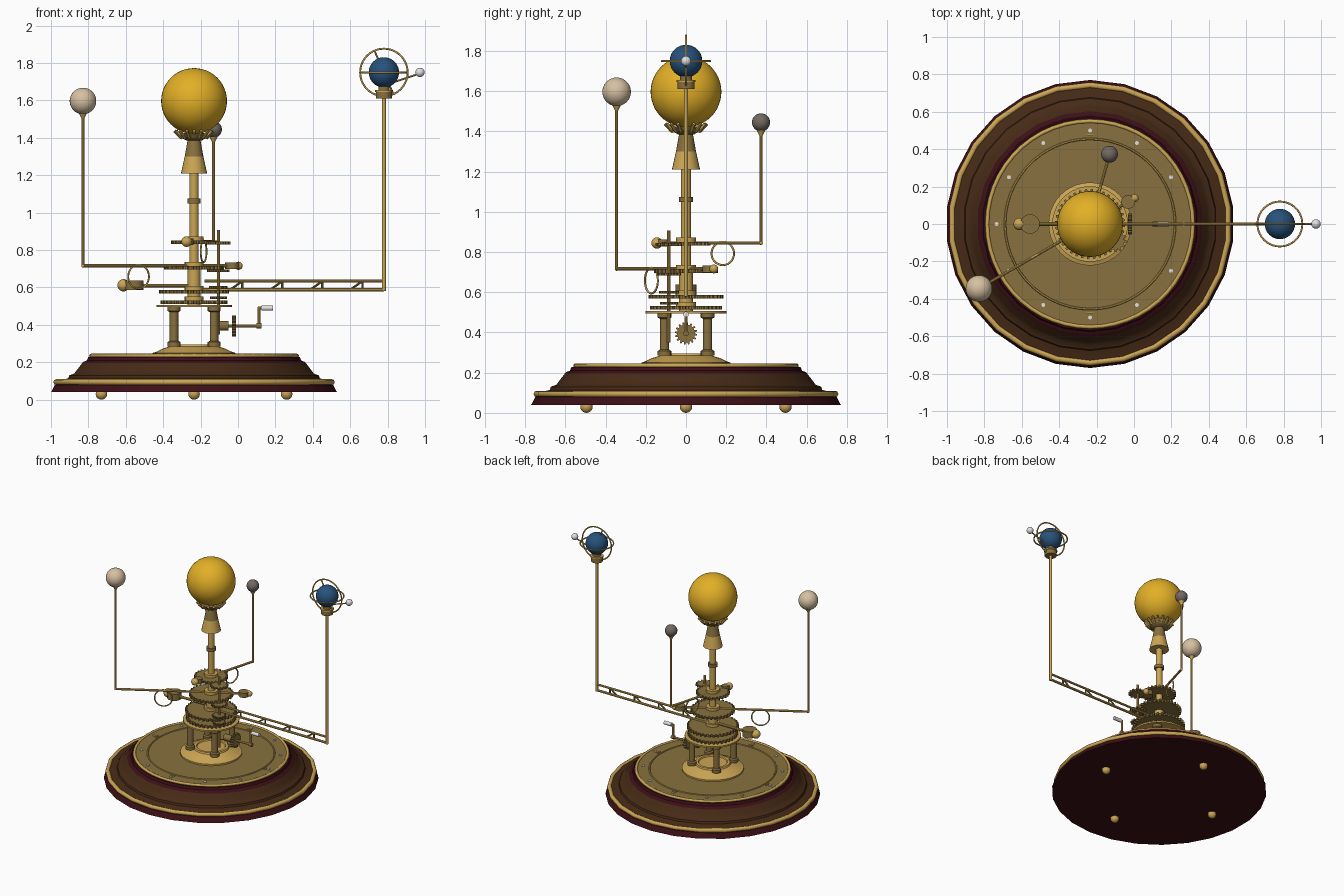
import bpy, bmesh, math
from mathutils import Vector, Matrix

if "Cube" in bpy.data.objects:
    bpy.data.objects.remove(bpy.data.objects["Cube"])

CX = -0.235  # x of the central axis


def material(name, rgb):
    m = bpy.data.materials.new(name)
    m.diffuse_color = (*rgb, 1)
    m.use_nodes = True
    m.node_tree.nodes["Principled BSDF"].inputs["Base Color"].default_value = m.diffuse_color
    return m


BRASS = material("polished brass", (0.60, 0.38, 0.09))
BRONZE = material("aged brass", (0.25, 0.165, 0.05))
SUN = material("sun gold", (0.76, 0.43, 0.02))
WOOD = material("brown wood", (0.062, 0.023, 0.008))
RED = material("dark red wood", (0.045, 0.005, 0.008))
BLUE = material("deep blue", (0.02, 0.085, 0.2))
CREAM = material("cream", (0.68, 0.53, 0.36))
GREY = material("warm grey", (0.17, 0.14, 0.125))
SILVER = material("silver", (0.75, 0.75, 0.75))


def finish(name, bm, mat, angle=35):
    bmesh.ops.remove_doubles(bm, verts=bm.verts, dist=1e-5)
    bmesh.ops.recalc_face_normals(bm, faces=bm.faces)
    me = bpy.data.meshes.new(name)
    bm.to_mesh(me)
    bm.free()
    me.materials.append(mat)
    ob = bpy.data.objects.new(name, me)
    bpy.context.collection.objects.link(ob)
    bpy.ops.object.select_all(action='DESELECT')
    ob.select_set(True)
    bpy.context.view_layer.objects.active = ob
    bpy.ops.object.shade_smooth_by_angle(angle=math.radians(angle))
    return ob


def lathe(name, profile, mat, n=32, x=CX, y=0.0):
    """Turn (radius, z) points about a vertical axis."""
    bm = bmesh.new()
    rings = []
    for r, z in profile:
        if r == 0:
            rings.append([bm.verts.new((x, y, z))] * n)
        else:
            a = [math.pi / 2 + math.tau * i / n for i in range(n)]
            rings.append([bm.verts.new((x + r * math.cos(t), y + r * math.sin(t), z)) for t in a])
    for lo, hi in zip(rings, rings[1:]):
        for i in range(n):
            j = (i + 1) % n
            vs = list(dict.fromkeys((lo[i], lo[j], hi[j], hi[i])))
            if len(vs) > 2:
                bm.faces.new(vs)
    return finish(name, bm, mat)


def disc(name, r, z0, z1, mat, n=32, x=CX, y=0.0, top=None):
    top = r if top is None else top
    return lathe(name, [(0, z0), (r, z0), (top, z1), (0, z1)], mat, n, x, y)


def rod(name, a, b, r, mat=BRASS, n=10):
    a, b = Vector(a), Vector(b)
    d = b - a
    bm = bmesh.new()
    m = Matrix.Translation((a + b) / 2) @ d.to_track_quat('Z', 'Y').to_matrix().to_4x4()
    bmesh.ops.create_cone(bm, cap_ends=True, segments=n, radius1=r, radius2=r, depth=d.length, matrix=m)
    return finish(name, bm, mat)


def ball(name, c, r, mat, u=28, v=18):
    bm = bmesh.new()
    bmesh.ops.create_uvsphere(bm, u_segments=u, v_segments=v, radius=r, matrix=Matrix.Translation(c))
    return finish(name, bm, mat, 60)


def ring(name, c, R, r, axis=(0, 0, 1), mat=BRASS, n=40, k=8):
    q = Vector(axis).to_track_quat('Z', 'Y')
    bm = bmesh.new()
    g = []
    for i in range(n):
        t = math.pi / 2 + math.tau * i / n
        g.append([])
        for j in range(k):
            p = math.tau * j / k
            w = R + r * math.cos(p)
            g[i].append(bm.verts.new(Vector(c) + q @ Vector((w * math.cos(t), w * math.sin(t), r * math.sin(p)))))
    for i in range(n):
        for j in range(k):
            i2, j2 = (i + 1) % n, (j + 1) % k
            bm.faces.new((g[i][j], g[i2][j], g[i2][j2], g[i][j2]))
    return finish(name, bm, mat, 60)


def gear(name, c, r, h, teeth, axis=(0, 0, 1), mat=BRONZE):
    q = Vector(axis).to_track_quat('Z', 'Y')
    depth = min(0.016, r * 0.2)
    pts = []
    for i in range(teeth):
        for f, rr in ((0, r - depth), (0.4, r - depth), (0.5, r), (0.85, r)):
            t = math.tau * (i + f) / teeth
            pts.append((rr * math.cos(t), rr * math.sin(t)))
    bm = bmesh.new()
    f = bm.faces.new([bm.verts.new(Vector(c) + q @ Vector((px, py, -h / 2))) for px, py in pts])
    ext = bmesh.ops.extrude_face_region(bm, geom=[f])
    vs = [e for e in ext["geom"] if isinstance(e, bmesh.types.BMVert)]
    bmesh.ops.translate(bm, verts=vs, vec=q @ Vector((0, 0, h)))
    return finish(name, bm, mat, 25)


# Stepped wooden base
lathe("base_moulding", [(0, .04), (.77, .04), (.75, .078), (.70, .085), (0, .085)], RED, 26)
lathe("base_body", [(.74, .078), (.735, .1), (.70, .108), (.677, .115), (.672, .13), (.645, .14),
                    (.63, .16), (.603, .195), (.59, .197)], WOOD, 26)
lathe("base_top_step", [(.603, .195), (.595, .203), (.577, .21), (.57, .228), (0, .228)], RED, 26)
ring("base_band", (CX, 0, .094), .742, .016, n=26)
for i in range(4):
    a = i * math.pi / 2
    ball("foot", (CX + .495 * math.cos(a), .495 * math.sin(a), .031), .031, BRASS, 16, 10)

# Brass dial plate with rings, screws and quarter marks
disc("dial_plate", .555, .225, .238, BRONZE, 52)
ring("dial_rim", (CX, 0, .235), .55, .011, n=52)
ring("dial_inner_ring", (CX, 0, .238), .455, .006, n=52, k=6)
for i in range(12):
    a = i * math.tau / 12
    c, s = math.cos(a), math.sin(a)
    disc("dial_screw", .011, .237, .245, SILVER, 8, CX + .5 * c, .5 * s)
    if i % 3 == 0:
        s2, c2 = .015 * c, -.015 * s
        rod("dial_mark", (CX + .475 * c - c2, .475 * s - s2, .24),
            (CX + .475 * c + c2, .475 * s + s2, .24), .006, BRASS, 6)

# Pedestal flange, pillars and gear platform
lathe("pedestal", [(.222, .238), (.222, .25), (.20, .257), (.17, .272), (.13, .285), (.125, .296),
                   (.105, .296), (.1, .288), (0, .288)], BRASS, 40)
for sx in (-1, 1):
    for sy in (-1, 1):
        lathe("pillar", [(.034, .285), (.034, .308), (.023, .315), (.023, .468), (.034, .474),
                         (.034, .497), (0, .497)], BRONZE, 16, CX + sx * .107, sy * .107)
disc("platform", .202, .495, .507, BRASS, 40)

# Central column, hubs and wheels
disc("column", .024, .5, 1.22, BRASS, 20)
disc("lower_sleeve", .034, .5, .7, BRASS, 20)
disc("column_collar", .035, 1.05, 1.075, BRONZE, 20)
for z, r, t in ((.522, .18, 36), (.578, .187, 36), (.706, .16, 32), (.842, .122, 26)):
    gear("main_gear", (CX, 0, z), r, .018, t)
    disc("gear_hub", .05, z, z + .03, BRASS, 20)

# Side arbor with pinions
AX, AY = CX + .13, -.085
rod("arbor", (AX, AY, .35), (AX, AY, .908), .009)
for z, r in ((.545, .045), (.6, .05), (.69, .06), (.838, .066)):
    gear("pinion", (AX, AY, z), r, .014, 14)

# Sun with its socket and claw crown
disc("socket_bell", .07, 1.21, 1.3, BRASS, 24, top=.05)
disc("socket_neck", .05, 1.3, 1.39, BRONZE, 24, top=.034)
lathe("crown_cup", [(0, 1.385), (.04, 1.385), (.075, 1.405), (.085, 1.425), (0, 1.425)], BRONZE, 32)
for i in range(16):
    a = i * math.tau / 16
    c, s = math.cos(a), math.sin(a)
    rod("crown_claw", (CX + .066 * c, .066 * s, 1.398), (CX + .104 * c, .104 * s, 1.438), .009, BRASS, 6)
ball("sun", (CX, 0, 1.597), .176, SUN, 40, 24)


# Inner planets: bent arm, hanging ring and counterweight
def planet(name, px, py, pz, r, mat, arm_z, ring_d, ring_r, drum_d, drum_r, knob_d, knob_r):
    u = Vector((px - CX, py, 0)).normalized()
    o = Vector((CX, 0, arm_z))
    end = Vector((px, py, arm_z))
    rod(name + "_arm", o - u * knob_d, end, .0085)
    ball(name + "_elbow", end, .0095, BRASS, 10, 8)
    rod(name + "_post", end, (px, py, pz - r), .0075)
    disc(name + "_cup", .008, pz - r - .022, pz - r + .006, BRASS, 14, px, py, .022)
    ball(name, (px, py, pz), r, mat)
    ring(name + "_ring", o + u * ring_d - Vector((0, 0, ring_r - .006)), ring_r, .005, (-u.y, u.x, 0))
    d = o - u * drum_d
    disc(name + "_weight", drum_r, arm_z - .018, arm_z + .018, BRONZE, 20, d.x, d.y)
    ball(name + "_weight_knob", o - u * knob_d, knob_r, BRASS, 16, 10)


planet("pale_planet", -.829, -.345, 1.597, .071, CREAM, .716, .343, .064, .235, .037, .275, .022)
planet("grey_planet", -.131, .373, 1.445, .045, GREY, .845, .19, .058, .118, .028, .15, .028)

# Truss arm of the blue planet with counterweight
EX, EZ = .78, 1.75
rod("truss_lower_bar", (CX, 0, .588), (EX, 0, .588), .009)
rod("truss_upper_bar", (-.18, 0, .634), (EX, 0, .634), .008)
for i in range(4):
    x = .023 + i * .214
    rod("truss_strut", (x, 0, .588), (x, 0, .634), .006, BRONZE, 8)
    rod("truss_brace", (x - .065, 0, .588), (x, 0, .634), .006, BRONZE, 8)
rod("counter_rod", (CX, 0, .61), (-.6, 0, .61), .01)
disc("counter_weight", .052, .586, .638, BRONZE, 24, -.556)
ball("counter_knob", (-.612, 0, .612), .033, BRASS, 18, 12)

# Blue planet with rings, tilted axis and moon
rod("globe_post", (EX, 0, .58), (EX, 0, 1.63), .0105, BRASS, 12)
disc("globe_cup", .043, 1.61, 1.652, BRONZE, 20, EX)
disc("globe_cup_rim", .048, 1.645, 1.655, BRASS, 20, EX)
disc("globe_cup_top", .03, 1.652, 1.685, BRONZE, 20, EX)
ball("globe", (EX, 0, EZ), .081, BLUE, 32, 20)
ring("globe_vertical_ring", (EX, 0, EZ), .127, .005, (0, 1, 0))
ring("globe_flat_ring", (EX, 0, EZ), .12, .005)
ax = Vector((-math.sin(.41), 0, math.cos(.41))) * .127
rod("globe_axis", Vector((EX, 0, EZ)) - ax, Vector((EX, 0, EZ)) + ax, .005, BRASS, 8)
rod("moon_arm", (EX, 0, 1.68), (.965, 0, 1.742), .005, BRASS, 8)
ball("moon", (.973, 0, 1.75), .025, SILVER, 18, 12)

# Hand crank on the right side
CZ = .395
rod("crank_shaft", (CX + .107, 0, CZ), (.122, 0, CZ), .008)
rod("crank_bearing", (-.115, 0, CZ), (-.05, 0, CZ), .026, BRONZE, 16)
gear("crank_gear", (-.022, 0, CZ), .056, .022, 16, (1, 0, 0))
rod("crank_hub", (.1, 0, CZ), (.125, 0, CZ), .014, BRONZE, 12)
rod("crank_lever", (.112, 0, CZ - .012), (.112, 0, .497), .008)
rod("crank_pin", (.108, 0, .49), (.13, 0, .49), .008)
rod("crank_handle", (.125, 0, .49), (.187, 0, .49), .014, SILVER, 14)
